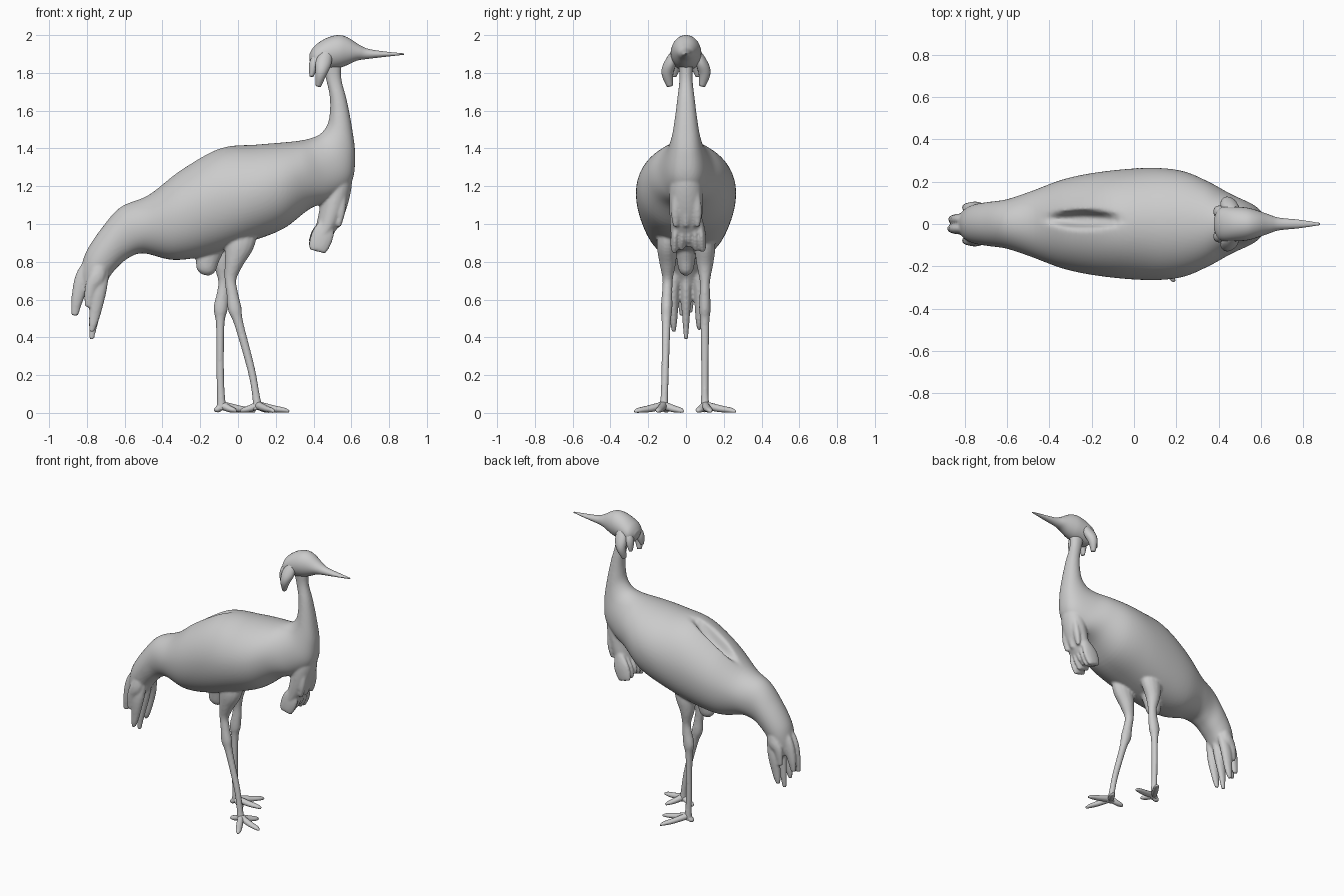
import bpy, math
from mathutils import Vector

Y = Vector((0, 1, 0))


def catmull(rows, steps):
    """Smoothly resample a list of number tuples."""
    out, n = [], len(rows)
    for i in range(n - 1):
        quad = [rows[max(0, min(n - 1, i + k))] for k in (-1, 0, 1, 2)]
        for s in range(steps):
            t = s / steps
            out.append([0.5 * (2 * b + (c - a) * t + (2 * a - 5 * b + 4 * c - d) * t * t
                               + (3 * b - a - 3 * c + d) * t ** 3) for a, b, c, d in zip(*quad)])
    out.append(list(rows[-1]))
    return out


def skin(name, rings, seg, low=1.0):
    """Skin rings given as (centre, side axis, up axis); low < 1 squares the underside."""
    verts, faces = [], []
    for c, u, v in rings:
        for k in range(seg):
            a = 2 * math.pi * k / seg
            p = low if math.sin(a) < 0 else 1.0
            verts.append(c + u * math.copysign(abs(math.cos(a)) ** p, math.cos(a)) + v * math.sin(a))
    for r in range(len(rings) - 1):
        for k in range(seg):
            p, q = r * seg + k, r * seg + (k + 1) % seg
            faces.append((p, q, q + seg, p + seg))
    faces.append(tuple(reversed(range(seg))))
    faces.append(tuple(range(len(verts) - seg, len(verts))))
    me = bpy.data.meshes.new(name)
    me.from_pydata(verts, [], faces)
    me.shade_smooth()
    ob = bpy.data.objects.new(name, me)
    bpy.context.collection.objects.link(ob)
    return ob


def profile(name, rows, seg=32, steps=5, low=1.0):
    """Loft from side outlines: (top x, top z, bottom x, bottom z, half width)."""
    rings = []
    for tx, tz, bx, bz, w in catmull(rows, steps):
        t, b = Vector((tx, 0, tz)), Vector((bx, 0, bz))
        rings.append(((t + b) / 2, Y * w, (t - b) / 2))
    return skin(name, rings, seg, low)


def tube(name, rows, seg=14, steps=5):
    """Swept tube: (x, y, z, in-plane radius, sideways radius)."""
    rows = catmull(rows, steps)
    pts = [Vector(r[:3]) for r in rows]
    rings = []
    for i, r in enumerate(rows):
        t = (pts[min(i + 1, len(pts) - 1)] - pts[max(i - 1, 0)]).normalized()
        u = (Y - t * Y.dot(t)).normalized()
        rings.append((pts[i], u * r[4], t.cross(u) * r[3]))
    return skin(name, rings, seg)


# Body running from tail root through chest into the neck
body = profile("body", [
    (-0.845, 0.68, -0.745, 0.58, 0.05), (-0.83, 0.77, -0.715, 0.66, 0.08),
    (-0.80, 0.86, -0.68, 0.72, 0.095),
    (-0.72, 0.98, -0.64, 0.77, 0.105), (-0.62, 1.09, -0.58, 0.82, 0.117),
    (-0.47, 1.155, -0.50, 0.845, 0.155), (-0.30, 1.29, -0.34, 0.81, 0.215),
    (-0.10, 1.40, -0.16, 0.835, 0.25), (0.10, 1.42, 0.06, 0.905, 0.265),
    (0.22, 1.43, 0.24, 0.975, 0.25), (0.32, 1.44, 0.38, 1.08, 0.20),
    (0.39, 1.455, 0.50, 1.13, 0.145), (0.44, 1.48, 0.60, 1.22, 0.105),
    (0.475, 1.53, 0.62, 1.36, 0.077), (0.487, 1.60, 0.605, 1.50, 0.06),
    (0.485, 1.68, 0.577, 1.65, 0.046), (0.465, 1.77, 0.547, 1.77, 0.035),
    (0.44, 1.87, 0.55, 1.87, 0.042)], seg=80, steps=6, low=0.82)

# Gap between the folded wings on the back
for v in body.data.vertices:
    if v.co.z > 1.1:
        d = ((v.co.x + 0.24) / 0.14) ** 2 + ((v.co.y - 0.022) / 0.035) ** 2
        v.co.z -= 0.08 * math.exp(-d * d)

fused = [body]

# Hanging chest plume: core plus feather tips
fused.append(profile("chest_plume", [
    (0.60, 1.32, 0.48, 1.25, 0.07), (0.603, 1.21, 0.445, 1.16, 0.086),
    (0.58, 1.10, 0.43, 1.07, 0.088), (0.545, 1.01, 0.41, 0.98, 0.084),
    (0.50, 0.94, 0.39, 0.92, 0.078), (0.475, 0.905, 0.385, 0.89, 0.06)]))
for y, z in [(-0.06, 0.855), (-0.022, 0.87), (0.015, 0.885), (0.05, 0.865), (0.085, 0.86)]:
    fused.append(tube("chest_feather", [
        (0.49, y * 0.7, 1.05, 0.02, 0.02), (0.455, y * 0.95, 0.96, 0.057, 0.022),
        (0.43, y, z + 0.035, 0.056, 0.022), (0.42, y * 1.05, z, 0.045, 0.014)]))
for y in (-0.055, 0.0, 0.06):
    fused.append(tube("short_chest_feather", [
        (0.56, y * 0.8, 1.20, 0.02, 0.02), (0.547, y, 1.07, 0.022, 0.025),
        (0.532, y, 0.985, 0.012, 0.013)]))

# Tail feathers, upper and lower layers, rooted inside the body
for y, x, z in [(-0.022, -0.865, 0.515), (0.022, -0.86, 0.53), (-0.078, -0.795, 0.56), (0.078, -0.795, 0.58)]:
    fused.append(tube("upper_tail_feather", [
        (-0.72, y * 0.6, 0.88, 0.02, 0.02), (x + 0.055, y, 0.74, 0.042, 0.026),
        (x + 0.017, y, z + 0.10, 0.034, 0.024), (x, y, z, 0.018, 0.012)]))
for y, z in [(-0.065, 0.43), (0.0, 0.39), (0.07, 0.44)]:
    fused.append(tube("lower_tail_feather", [
        (-0.69, y * 0.6, 0.84, 0.02, 0.02), (-0.735, y, 0.66, 0.042, 0.03),
        (-0.762, y, 0.50, 0.028, 0.02), (-0.775, y, z, 0.013, 0.011)]))

# Fluffy vent under the belly
fused.append(tube("vent_feathers", [
    (-0.14, 0, 0.92, 0.09, 0.06), (-0.16, 0, 0.82, 0.065, 0.05),
    (-0.17, 0, 0.755, 0.05, 0.038), (-0.175, 0, 0.73, 0.02, 0.015)]))

# Legs: one stepping forward, one upright
fused.append(tube("stepping_leg", [
    (0.02, -0.09, 1.00, 0.09, 0.05), (0.01, -0.10, 0.90, 0.08, 0.055),
    (-0.02, -0.097, 0.80, 0.052, 0.045), (-0.04, -0.097, 0.71, 0.032, 0.028),
    (-0.03, -0.10, 0.63, 0.031, 0.028), (-0.017, -0.103, 0.55, 0.037, 0.031),
    (0.005, -0.105, 0.47, 0.025, 0.024), (0.07, -0.11, 0.23, 0.021, 0.02),
    (0.097, -0.115, 0.08, 0.021, 0.021), (0.105, -0.118, 0.015, 0.03, 0.026)]))
fused.append(tube("upright_leg", [
    (-0.06, 0.09, 0.98, 0.09, 0.05), (-0.07, 0.10, 0.88, 0.075, 0.055),
    (-0.08, 0.10, 0.79, 0.05, 0.045), (-0.075, 0.10, 0.70, 0.03, 0.028),
    (-0.08, 0.10, 0.63, 0.033, 0.028), (-0.092, 0.10, 0.55, 0.038, 0.031),
    (-0.094, 0.10, 0.47, 0.023, 0.024), (-0.094, 0.10, 0.23, 0.02, 0.02),
    (-0.09, 0.10, 0.08, 0.022, 0.021), (-0.085, 0.10, 0.015, 0.03, 0.026)]))

# Fuse plume, tail and legs into one softly blended skin
with bpy.context.temp_override(active_object=body, object=body, selected_objects=fused,
                               selected_editable_objects=fused):
    bpy.ops.object.join()
remesh = body.modifiers.new("blend", "REMESH")
remesh.mode = "VOXEL"
remesh.voxel_size = 0.008
remesh.use_smooth_shade = True
smooth = body.modifiers.new("soften", "SMOOTH")
smooth.factor, smooth.iterations = 0.5, 4

# Head with long beak, broad hood at the back
profile("head_and_beak", [
    (0.378, 1.90, 0.38, 1.86, 0.03), (0.395, 1.93, 0.395, 1.83, 0.065),
    (0.42, 1.955, 0.415, 1.815, 0.08),
    (0.47, 1.985, 0.46, 1.815, 0.082), (0.53, 2.00, 0.53, 1.825, 0.078),
    (0.58, 1.988, 0.575, 1.84, 0.066), (0.64, 1.95, 0.63, 1.865, 0.046),
    (0.69, 1.927, 0.68, 1.873, 0.03), (0.78, 1.913, 0.78, 1.885, 0.02),
    (0.88, 1.903, 0.88, 1.896, 0.005)])

# Ear tufts, mirrored
for s in (-1, 1):
    tube("ear_tuft_front", [
        (0.48, s * 0.05, 1.93, 0.02, 0.012), (0.455, s * 0.08, 1.86, 0.042, 0.03),
        (0.44, s * 0.098, 1.80, 0.032, 0.032), (0.425, s * 0.085, 1.73, 0.014, 0.016)])
    tube("ear_tuft_back", [
        (0.44, s * 0.04, 1.92, 0.02, 0.015), (0.405, s * 0.055, 1.85, 0.028, 0.032),
        (0.388, s * 0.065, 1.78, 0.01, 0.014)])

# Toes fanning from each ankle
FEET = {
    "stepping": ((0.105, -0.118), [(0.27, -0.15), (0.19, -0.272), (0.17, -0.015), (0.015, -0.10)]),
    "upright": ((-0.085, 0.10), [(0.09, 0.13), (0.02, 0.262), (-0.01, 0.06), (-0.122, 0.095)])}
for foot, ((ax, ay), tips) in FEET.items():
    for tx, ty in tips:
        mx, my = (ax + tx) / 2, (ay + ty) / 2
        tube(f"{foot}_toe", [
            (ax, ay, 0.04, 0.022, 0.02), (mx, my, 0.022, 0.018, 0.021),
            (tx * 0.85 + ax * 0.15, ty * 0.85 + ay * 0.15, 0.014, 0.013, 0.017),
            (tx, ty, 0.007, 0.006, 0.006)], seg=12)
